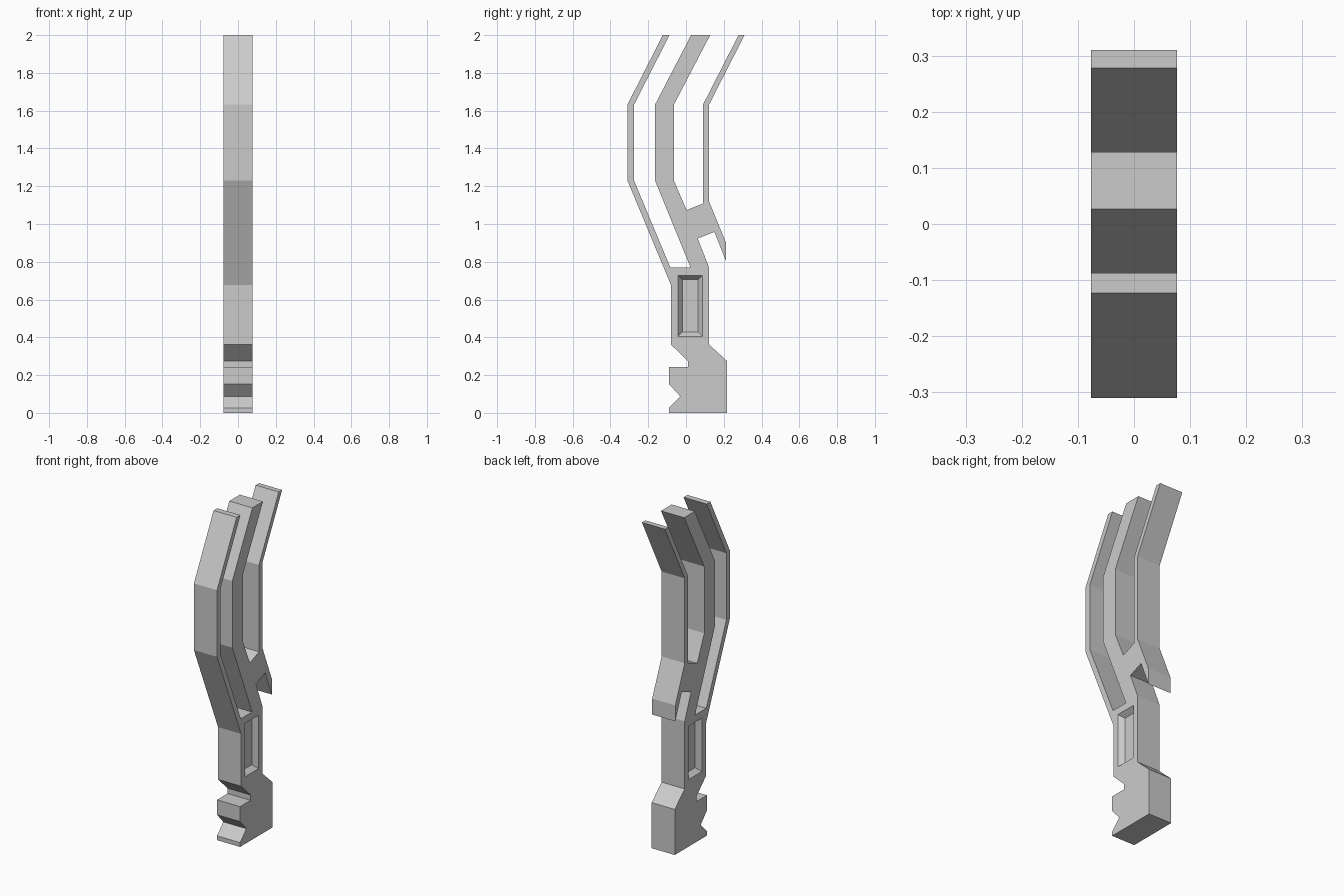
import bpy, bmesh

if "Cube" in bpy.data.objects:
    bpy.data.objects.remove(bpy.data.objects["Cube"])

HALF_W = 0.077   # half thickness in x
DEPTH = 0.03     # recess depth


def make_object(name, bm):
    bmesh.ops.recalc_face_normals(bm, faces=bm.faces)
    mesh = bpy.data.meshes.new(name)
    bm.to_mesh(mesh)
    bm.free()
    ob = bpy.data.objects.new(name, mesh)
    bpy.context.collection.objects.link(ob)
    return ob


def loft(name, ring_a, xa, ring_b, xb):
    """Solid between two (y, z) outlines lying at two x positions."""
    bm = bmesh.new()
    a = [bm.verts.new((xa, y, z)) for y, z in ring_a]
    b = [bm.verts.new((xb, y, z)) for y, z in ring_b]
    bm.faces.new(a)
    bm.faces.new(b[::-1])
    n = len(a)
    for i in range(n):
        j = (i + 1) % n
        bm.faces.new((a[i], b[i], b[j], a[j]))
    return make_object(name, bm)


def rect(y0, y1, z0, z1):
    return [(y0, z0), (y1, z0), (y1, z1), (y0, z1)]


# Side profile: base, neck and three bent prongs
profile = [
    # base back and neck back
    (-0.09, 0), (0.217, 0), (0.217, 0.275), (0.122, 0.362), (0.122, 0.77),
    # rear hook and rear prong
    (0.062, 0.923), (0.15, 0.958), (0.212, 0.804), (0.212, 0.90),
    (0.122, 1.12), (0.122, 1.632), (0.31, 2), (0.278, 2), (0.09, 1.632),
    (0.09, 1.108), (0.003, 1.074),
    # middle prong
    (-0.064, 1.23), (-0.064, 1.632), (0.128, 2), (0.027, 2),
    (-0.164, 1.632), (-0.164, 1.23), (0.024, 0.77), (-0.083, 0.77),
    # front prong
    (-0.275, 1.23), (-0.275, 1.632), (-0.087, 2), (-0.123, 2),
    (-0.31, 1.632), (-0.31, 1.23), (-0.08, 0.678),
    # neck front and notched base front
    (-0.08, 0.362), (0.01, 0.275), (0.01, 0.243), (-0.09, 0.243),
    (-0.09, 0.153), (-0.03, 0.087), (-0.09, 0.026),
]
body = loft("pronged_handle", profile, -HALF_W, profile, HALF_W)

# Bevelled rectangular recess on both sides of the neck
floor = rect(-0.018, 0.064, 0.429, 0.705)
mouth = rect(-0.066, 0.11, 0.381, 0.749)   # continues the slope past the surface
for side in (-1, 1):
    cutter = loft("recess_cutter", floor, side * (HALF_W - DEPTH),
                  mouth, side * (HALF_W + DEPTH))
    cutter.hide_render = True
    mod = body.modifiers.new("recess", 'BOOLEAN')
    mod.operation = 'DIFFERENCE'
    mod.solver = 'EXACT'
    mod.object = cutter
    bpy.context.view_layer.objects.active = body
    bpy.ops.object.modifier_apply(modifier=mod.name)
    bpy.data.objects.remove(cutter)
